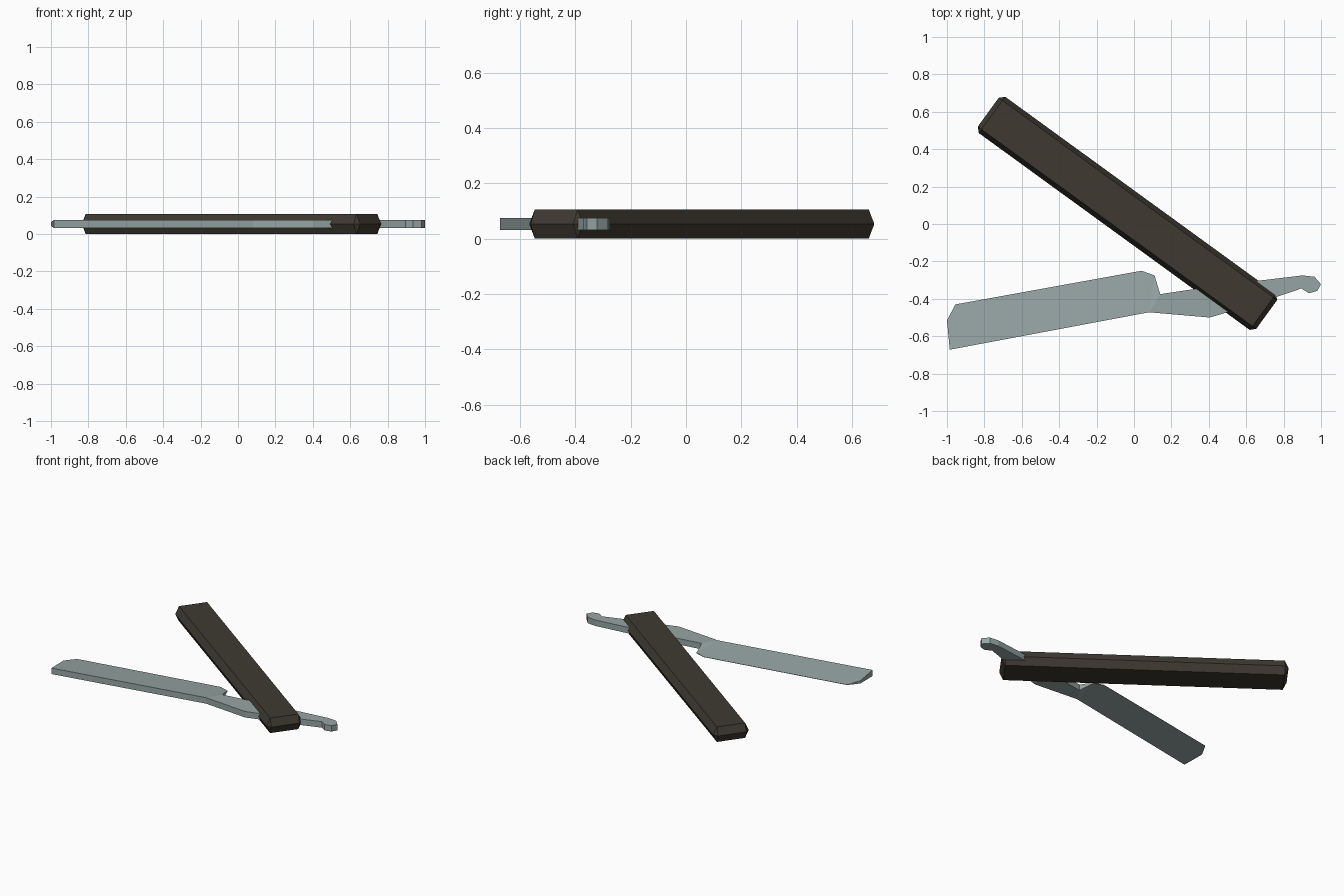
import bpy, bmesh, math
from mathutils import Matrix, Vector

if "Cube" in bpy.data.objects:
    bpy.data.objects.remove(bpy.data.objects["Cube"])


def material(name, rgb):
    m = bpy.data.materials.new(name)
    m.diffuse_color = (*rgb, 1)
    m.use_nodes = True
    m.node_tree.nodes["Principled BSDF"].inputs["Base Color"].default_value = m.diffuse_color
    return m


def finish(bm, name, mat):
    bmesh.ops.remove_doubles(bm, verts=bm.verts, dist=1e-5)
    bmesh.ops.recalc_face_normals(bm, faces=bm.faces)
    me = bpy.data.meshes.new(name)
    bm.to_mesh(me)
    bm.free()
    me.materials.append(mat)
    ob = bpy.data.objects.new(name, me)
    bpy.context.collection.objects.link(ob)
    return ob


steel = material("grey steel", (0.305, 0.376, 0.371))
brown = material("dark brown", (0.049, 0.041, 0.031))

MID = 0.053   # height of the shared centre plane


# Handle: three stacked rings, widest in the middle, corners chamfered there
def ring(bm, hx, hy, c, z):
    pts = [(hx, hy - c), (hx - c, hy), (c - hx, hy), (-hx, hy - c),
           (-hx, c - hy), (c - hx, -hy), (hx - c, -hy), (hx, c - hy)]
    return [bm.verts.new((x, y, z)) for x, y in pts]


HL, HW, INSET = 0.92, 0.12, 0.025
bm = bmesh.new()
rings = [ring(bm, HL - INSET, HW - INSET, 0, 0),
         ring(bm, HL, HW, 0.025, MID),
         ring(bm, HL - INSET, HW - INSET, 0, 2 * MID)]
for a, b in zip(rings, rings[1:]):
    for i in range(8):
        j = (i + 1) % 8
        bm.faces.new((a[i], a[j], b[j], b[i]))
bm.faces.new(rings[0][::-1])
bm.faces.new(rings[2])
handle = finish(bm, "handle", brown)
handle.data.transform(Matrix.Translation((-0.035, 0.057, 0)) @
                      Matrix.Rotation(math.radians(-36), 4, 'Z'))

# Blade and tang: outline points (x, y), thick unless on the cutting edge
T = 0.021
spine_tip, heel, notch = (-0.985, -0.672), (0.08, -0.472), (0.14, -0.375)
nose, edge_tip, edge_end, shoulder = (-1.0, -0.515), (-0.955, -0.43), (0.04, -0.25), (0.11, -0.275)
thick = {nose: 0.010, edge_tip: 0.001, edge_end: 0.001, shoulder: 0.003}
tang = [heel, (0.405, -0.50), (0.50, -0.472), (0.77, -0.387), (0.895, -0.345),
        (0.935, -0.37), (0.98, -0.358), (1.0, -0.322), (0.965, -0.282), (0.90, -0.275),
        (0.65, -0.305), (0.34, -0.345), notch]
outline = [spine_tip] + tang + [shoulder, edge_end, edge_tip, nose]
panels = [[spine_tip, heel, edge_end, edge_tip, nose],
          [heel, notch, shoulder], [heel, shoulder, edge_end], tang]

bm = bmesh.new()
top = {p: bm.verts.new((*p, MID + thick.get(p, T))) for p in outline}
low = {p: bm.verts.new((*p, MID - thick.get(p, T))) for p in outline}
for panel in panels:
    bm.faces.new([top[p] for p in panel])
    bm.faces.new([low[p] for p in reversed(panel)])
for p, q in zip(outline, outline[1:] + outline[:1]):
    bm.faces.new((low[p], low[q], top[q], top[p]))
finish(bm, "blade", steel)
